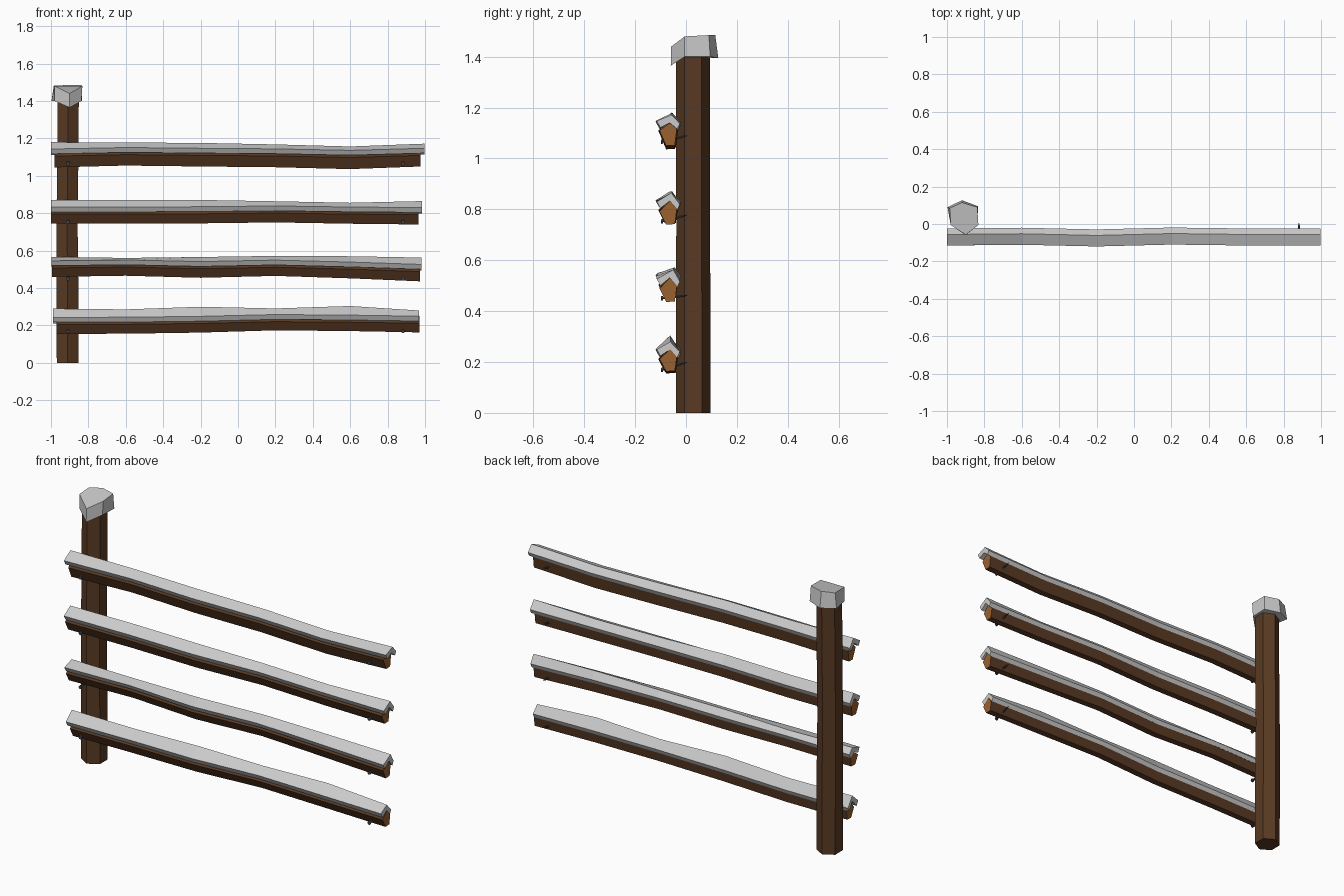
import bpy, bmesh
from mathutils import Vector


def material(name, rgb):
    m = bpy.data.materials.new(name)
    m.diffuse_color = (*rgb, 1)
    return m


BARK = material("bark", (0.1, 0.042, 0.017))
CUT = material("cut_wood", (0.32, 0.12, 0.03))
IRON = material("iron", (0.06, 0.06, 0.065))


def loft(name, rings, side=None, end=None):
    """Skin a list of equal-length point rings and close both ends."""
    bm = bmesh.new()
    loops = [[bm.verts.new(p) for p in ring] for ring in rings]
    n = len(loops[0])
    for a, b in zip(loops, loops[1:]):
        for i in range(n):
            j = (i + 1) % n
            bm.faces.new((a[i], a[j], b[j], b[i]))
    for lp in (loops[0], loops[-1]):
        bm.faces.new(lp).material_index = 1 if end else 0
    bmesh.ops.recalc_face_normals(bm, faces=bm.faces)
    me = bpy.data.meshes.new(name)
    bm.to_mesh(me)
    bm.free()
    for m in (side, end):
        if m:
            me.materials.append(m)
    ob = bpy.data.objects.new(name, me)
    bpy.context.collection.objects.link(ob)
    return ob


# Post: six-sided, slightly bent
HEX = [(0, -0.068), (0.058, -0.034), (0.058, 0.034),
       (0, 0.068), (-0.058, 0.034), (-0.058, -0.034)]
bends = [(0, -0.911, 0.028, 1), (0.45, -0.912, 0.028, 1), (0.75, -0.914, 0.028, 0.97),
         (1.1, -0.91, 0.027, 0.98), (1.41, -0.908, 0.028, 0.98)]
loft("post", [[(cx + x * s, cy + y * s, z) for x, y in HEX] for z, cx, cy, s in bends], BARK)

# Snow cap on the post
top = [(-0.9, -0.058, 1.44), (-0.832, -0.005, 1.48), (-0.838, 0.09, 1.485),
       (-0.92, 0.115, 1.485), (-0.985, 0.085, 1.482), (-0.98, -0.005, 1.48)]
bottom = [(-0.9, -0.06, 1.365), (-0.838, -0.005, 1.4), (-0.834, 0.095, 1.4),
          (-0.92, 0.127, 1.395), (-0.997, 0.09, 1.4), (-0.98, -0.005, 1.4)]
loft("post_snow_cap", [bottom, top])

# Rails: underside heights, snow ridge heights, snow edge height, ends, ridge y, nail heights
RAILS = [
    dict(b=(1.045, 1.055, 1.05, 1.046, 1.036, 1.05), t=(1.18, 1.178, 1.176, 1.168, 1.157, 1.172),
         edge=1.145, wood=(-0.98, 0.975), snow=(-1.0, 0.998), ridge=-0.056, nail=(1.065, 1.09)),
    dict(b=(0.744, 0.744, 0.746, 0.751, 0.744, 0.74), t=(0.87, 0.87, 0.871, 0.864, 0.856, 0.865),
         edge=0.834, wood=(-1.0, 0.965), snow=(-1.0, 0.985), ridge=-0.058, nail=(0.752, 0.778)),
    dict(b=(0.46, 0.466, 0.455, 0.465, 0.452, 0.436), t=(0.567, 0.561, 0.566, 0.572, 0.57, 0.563),
         edge=0.542, wood=(-0.995, 0.972), snow=(-0.997, 0.982), ridge=-0.05, nail=(0.45, 0.462)),
    dict(b=(0.155, 0.156, 0.162, 0.174, 0.17, 0.163), t=(0.29, 0.286, 0.3, 0.291, 0.304, 0.28),
         edge=0.25, wood=(-0.97, 0.97), snow=(-0.988, 0.967), ridge=-0.062, nail=(0.168, 0.2)),
]
SWAY = (0, 0.004, -0.005, 0.005, 0, 0)


def stations(ends):
    return (ends[0], -0.6, -0.2, 0.2, 0.6, ends[1])


for k, r in enumerate(RAILS, 1):
    mean = sum(r["b"]) / 6
    wood, snow = [], []
    for xw, xs, b, t, dy in zip(stations(r["wood"]), stations(r["snow"]), r["b"], r["t"], SWAY):
        e = r["edge"] + 0.8 * (b - mean)
        wood.append([(xw, y + dy, z) for y, z in (
            (-0.104, e - 0.038), (-0.078, b), (-0.044, b + 0.002),
            (-0.036, e - 0.03), (-0.062, t - 0.03))])
        snow.append([(xs, y + dy, z) for y, z in (
            (-0.115, e), (r["ridge"], t), (-0.024, e - 0.01),
            (-0.034, e - 0.032), (-0.064, t - 0.032), (-0.101, e - 0.026))])
    loft(f"rail_{k}", wood, BARK, CUT)
    loft(f"rail_snow_{k}", snow)

    # Nails driven through the rail at both ends
    for side, x in (("left", -0.91), ("right", 0.882)):
        a = Vector((x, -0.099, r["nail"][0]))
        z = Vector((x, 0.005, r["nail"][1]))
        d = z - a
        prof = [(0, 0.01), (0.08, 0.01), (0.08, 0.005), (0.85, 0.005), (1, 0.001)]
        rings = [[a + d * f + Vector((px * w, 0, pz * w)) for px, pz in
                  ((1, 0), (0.5, 0.87), (-0.5, 0.87), (-1, 0), (-0.5, -0.87), (0.5, -0.87))]
                 for f, w in prof]
        loft(f"nail_{side}_{k}", rings, IRON)
